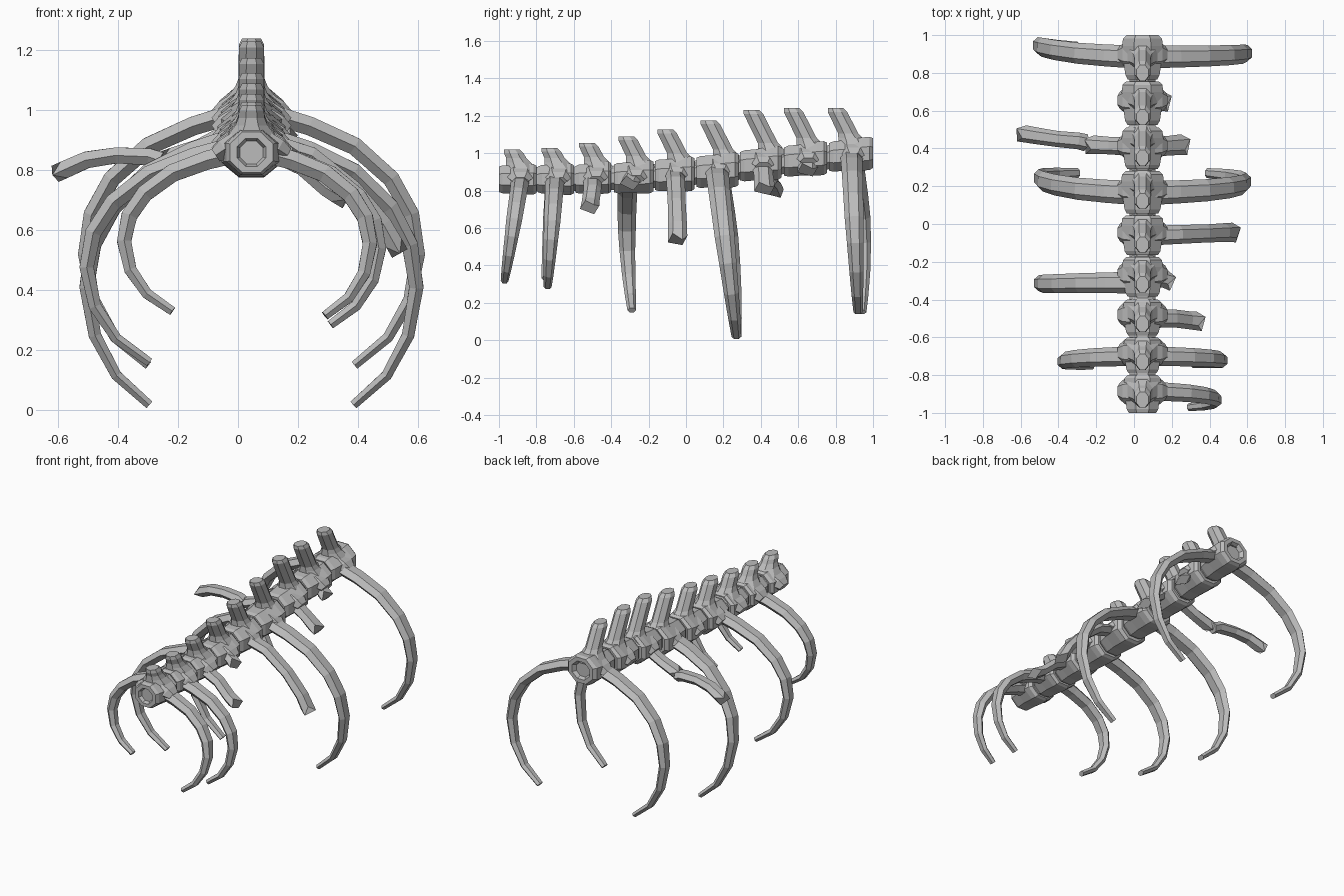
import bpy, bmesh, math
from mathutils import Vector

if "Cube" in bpy.data.objects:
    bpy.data.objects.remove(bpy.data.objects["Cube"])

CX = 0.045  # spine line
bone = bpy.data.materials.new("bone_grey")
bone.use_nodes = True
GREY = (0.5, 0.5, 0.5, 1)
bone.diffuse_color = GREY
bone.node_tree.nodes["Principled BSDF"].inputs["Base Color"].default_value = GREY


def loft(name, rings):
    """Skin a stack of equal rings and cap both ends."""
    bm = bmesh.new()
    loops = [[bm.verts.new(p) for p in ring] for ring in rings]
    n = len(loops[0])
    for a, b in zip(loops, loops[1:]):
        for i in range(n):
            j = (i + 1) % n
            bm.faces.new((a[i], a[j], b[j], b[i]))
    bm.faces.new(loops[0][::-1])
    bm.faces.new(loops[-1])
    bmesh.ops.recalc_face_normals(bm, faces=bm.faces)
    mesh = bpy.data.meshes.new(name)
    bm.to_mesh(mesh)
    bm.free()
    mesh.materials.append(bone)
    obj = bpy.data.objects.new(name, mesh)
    bpy.context.collection.objects.link(obj)


def ngon(n, centre, u, v, turn=0.0):
    """Ring of n points around a centre, spanned by two half-axes."""
    return [centre + u * math.cos(a) + v * math.sin(a)
            for a in (math.tau * (k + turn) / n for k in range(n))]


def body(name, y0, y1, z, pitch, size):
    """Chunky vertebra, wider to the rear, with a recessed socket at each end."""
    # (position along length, x radius, z radius)
    profile = [(0.10, .045, .045), (0.0, .056, .055), (0.0, .085, .08), (0.1, .098, .088),
               (0.38, .108, .088), (0.75, .117, .096), (0.92, .112, .096),
               (1.0, .092, .086), (1.0, .066, .06), (0.90, .05, .048)]
    rings = []
    for t, rx, rz in profile:
        c = Vector((CX, y0 + (y1 - y0) * t, z + (t - 0.5) * pitch))
        rings.append(ngon(8, c, Vector((rx * size, 0, 0)), Vector((0, 0, rz * size)), 0.5))
    loft(name, rings)


def blade(name, y, z, tip):
    """Backward-leaning blade on top of a vertebra, chamfered at the tip."""
    stack = [(z + .05, .085, .085), (z + .09, .054, .066), (z + .115, .044, .054),
             (tip - .02, .042, .052), (tip, .032, .042)]
    rings = []
    for h, hx, hy in stack:
        c = Vector((CX, y + .5 * (tip - h), h))
        rings.append(ngon(8, c, Vector((hx * 1.08, 0, 0)), Vector((0, hy * 1.08, 0)), 0.5))
    loft(name, rings)


def strut(name, path, width, thick, broken=False):
    """Flattened six-sided bone along a path; width and thickness are (root, middle, tip)."""
    pts = [Vector(p) for p in path]
    last = len(pts) - 1
    rings = []
    for i, p in enumerate(pts):
        t = i / last
        w, h = (a[0] + (a[1] - a[0]) * t * 2 if t < .5 else a[1] + (a[2] - a[1]) * (t * 2 - 1)
                for a in (width, thick))
        tan = (pts[min(i + 1, last)] - pts[max(i - 1, 0)]).normalized()
        nrm = tan.cross(Vector((0, 1, 0))).normalized()
        side = nrm.cross(tan)
        ring = ngon(6, p, side * w, nrm * h)
        if broken and i == last:
            ring = [q + tan * (0.02 if k % 2 else -0.02) for k, q in enumerate(ring)]
        rings.append(ring)
    loft(name, rings)


# Rib outline: (share of reach, share of drop)
RIB = [(.1, 0), (.35, .05), (.62, .13), (.84, .26), (.96, .40), (1, .56), (.95, .74), (.82, .89), (.62, 1)]


def rib(name, side, y0, y1, top, tip, reach, w, bulge=0.0):
    path = [(CX + side * reach * u, y0 + (y1 - y0) * t + bulge * math.sin(math.pi * t),
             top + (tip - top) * t) for u, t in RIB]
    strut(name, path, (w * 1.1, w * .92, w * .45), (.038, .031, .017))


def stub(name, side, pts, w=.05, h=.034):
    """Snapped rib, given as (distance from spine line, y, z)."""
    path = [(CX + side * d, y, z) for d, y, z in pts]
    strut(name, path, (w, w * .92, w), (h, h * .9, h), True)


# Vertebrae: (front, back, height, pitch, size, blade tip y, blade tip z)
VERTEBRAE = [
    (-1.0, -.80, .86, 0, .92, -.93, 1.018), (-.79, -.60, .86, 0, .94, -.73, 1.028),
    (-.59, -.40, .865, .01, .96, -.53, 1.055), (-.385, -.175, .87, .01, 1, -.32, 1.09),
    (-.165, .045, .885, .01, 1.04, -.11, 1.125), (.055, .28, .905, .015, 1.05, .12, 1.175),
    (.29, .51, .94, .02, 1.02, .35, 1.23), (.525, .755, .965, .02, 1.02, .565, 1.24),
    (.765, 1.0, .99, .02, 1, .80, 1.24)]
for i, (a, b, z, pitch, size, ty, tz) in enumerate(VERTEBRAE, 1):
    body(f"vertebra_{i}", a, b, z, pitch, size)
    blade(f"blade_{i}", ty, z, tz)
    mid = (a + b) / 2 + .015
    # Side knobs where the ribs attach
    for side, word in ((1, "left"), (-1, "right")):
        strut(f"{word}_knob_{i}", [(CX + side * d, mid, z + h) for d, h in ((.05, .03), (.09, .01), (.12, -.01))],
              (.08, .07, .045), (.045, .04, .028))
    # Link between neighbouring vertebrae
    if i < len(VERTEBRAE):
        nxt = VERTEBRAE[i]
        loft(f"disc_{i}", [ngon(8, Vector((CX, y, h)), Vector((.075, 0, 0)), Vector((0, 0, .07)), .5)
                           for y, h in ((b - .03, z), (nxt[0] + .03, nxt[2]))])

# Whole ribs
rib("left_rib_1", 1, -.885, -.97, .86, .315, .395, .046)
rib("left_rib_2", 1, -.70, -.74, .86, .285, .425, .048)
rib("right_rib_2", -1, -.70, -.75, .86, .33, .425, .048)
rib("right_rib_4", -1, -.31, -.29, .88, .16, .55, .052, -.015)
rib("left_rib_6", 1, .165, .27, .91, .018, .55, .058)
rib("right_rib_6", -1, .165, .27, .91, .018, .55, .058, .02)
rib("left_rib_9", 1, .885, .92, .99, .15, .555, .055)
rib("right_rib_9", -1, .885, .94, .99, .15, .555, .055, .03)

# Snapped ribs
stub("left_stub_3", 1, [(.07, -.50, .86), (.17, -.50, .81), (.25, -.51, .74), (.30, -.515, .71)])
stub("left_stub_4", 1, [(.07, -.29, .88), (.11, -.29, .86), (.14, -.30, .84)])
stub("left_stub_5", 1, [(.07, -.06, .89), (.2, -.055, .85), (.34, -.05, .74), (.44, -.045, .62), (.485, -.045, .54)], .052)
stub("left_stub_7", 1, [(.07, .41, .93), (.14, .415, .88), (.22, .42, .81)], .056)
stub("right_stub_7", -1, [(.07, .41, .93), (.17, .415, .88), (.28, .42, .84)], .05)
stub("left_stub_8", 1, [(.07, .65, .95), (.10, .65, .93), (.12, .65, .91)], .055)
stub("loose_rib_piece", -1, [(.30, .43, .83), (.34, .44, .845), (.45, .45, .85), (.55, .465, .835), (.64, .48, .795)], .046)
